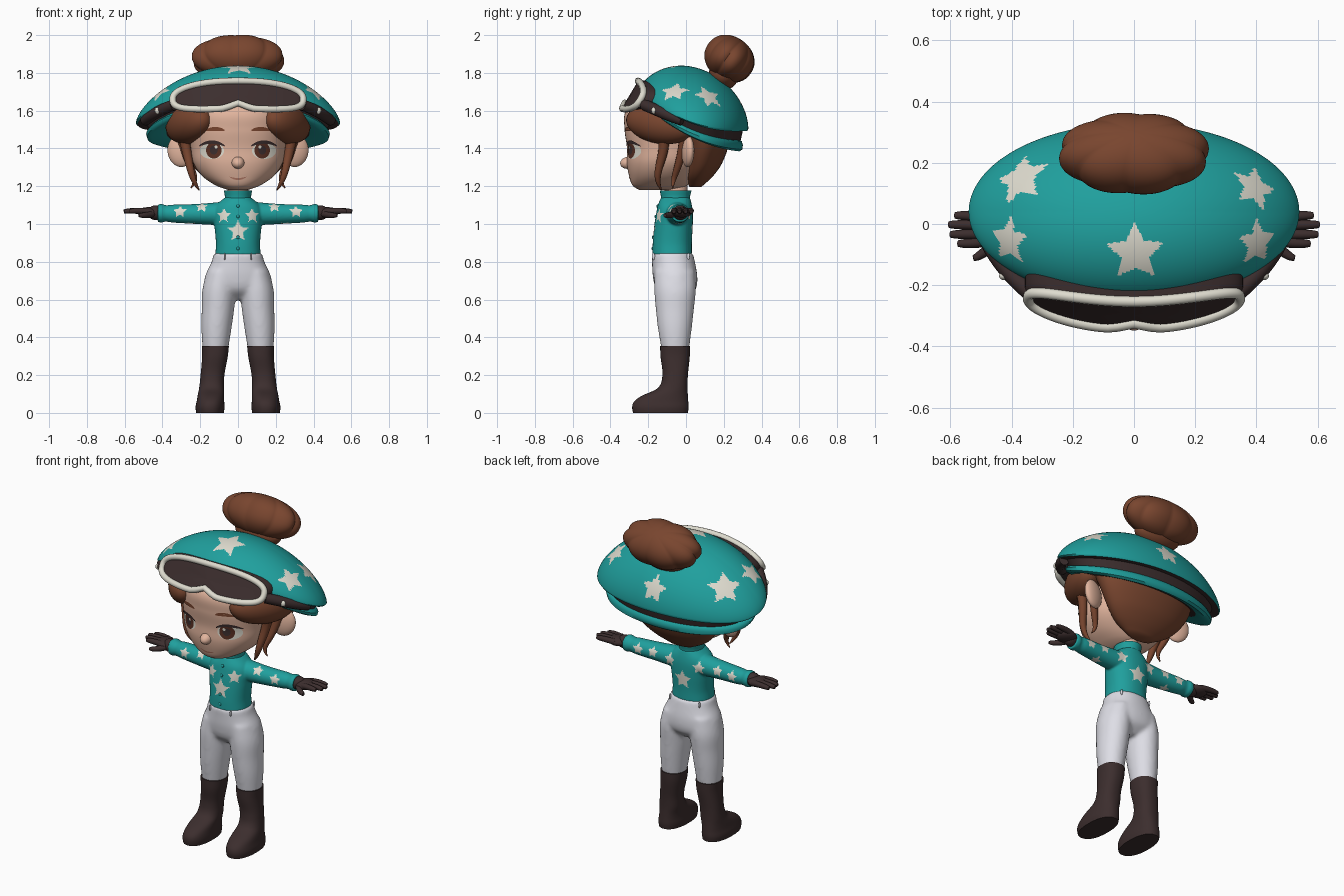
import bpy, bmesh, math
from mathutils import Vector, Matrix, Euler

if "Cube" in bpy.data.objects:
    bpy.data.objects.remove(bpy.data.objects["Cube"])

def material(name, *rgb):
    m = bpy.data.materials.new(name)
    m.use_nodes = True
    m.diffuse_color = (*rgb, 1)
    m.node_tree.nodes["Principled BSDF"].inputs["Base Color"].default_value = (*rgb, 1)
    return m

TEAL = material("teal", .014, .35, .34)
CREAM = material("cream", .73, .71, .62)
WHITE = material("pale grey", .73, .73, .79)
DARK = material("dark brown", .045, .027, .027)
HAIR = material("chestnut", .19, .06, .028)
SKIN = material("skin", .76, .46, .34)
IRIS = material("iris brown", .1, .03, .017)
LIP = material("lip", .45, .19, .13)
made = []

def finish(name, bm, mats, mirror=False):
    bmesh.ops.remove_doubles(bm, verts=bm.verts[:], dist=1e-5)
    bmesh.ops.recalc_face_normals(bm, faces=bm.faces[:])
    me = bpy.data.meshes.new(name)
    bm.to_mesh(me)
    bm.free()
    for m in mats:
        me.materials.append(m)
    ob = bpy.data.objects.new(name, me)
    bpy.context.collection.objects.link(ob)
    if mirror:
        ob.modifiers.new("Mirror", 'MIRROR').use_mirror_merge = False
    made.append(ob)
    return ob

def fuse(name, parts, mats, voxel, smooth):
    """Blend overlapping closed parts into one even, soft skin."""
    bm = bmesh.new()
    for p in parts:
        bm.from_mesh(p.evaluated_get(bpy.context.evaluated_depsgraph_get()).to_mesh())
    for p in parts:
        made.remove(p)
        bpy.data.objects.remove(p)
    ob = finish(name, bm, [])
    remesh = ob.modifiers.new("Remesh", 'REMESH')
    remesh.mode, remesh.voxel_size = 'VOXEL', voxel
    ob.modifiers.new("Smooth", 'SMOOTH').iterations = smooth
    ob.data = bpy.data.meshes.new_from_object(ob.evaluated_get(bpy.context.evaluated_depsgraph_get()))
    ob.modifiers.clear()
    ob.data.materials.clear()
    for m in mats:
        ob.data.materials.append(m)
    return ob

def skin_rings(name, rings, mats, mirror=False, caps=True, rule=None):
    """Bridge closed rings of points; rule gives each strip's material."""
    bm = bmesh.new()
    vs = [[bm.verts.new(p) for p in ring] for ring in rings]
    n = len(rings[0])
    for i in range(len(vs) - 1):
        for j in range(n):
            k = (j + 1) % n
            f = bm.faces.new((vs[i][j], vs[i][k], vs[i + 1][k], vs[i + 1][j]))
            f.material_index = rule(i) if rule else 0
    if caps:
        bm.faces.new(vs[0])
        bm.faces.new(vs[-1])
    return finish(name, bm, mats, mirror)

def at(rows, t):
    """Smooth interpolation of profile rows, keyed by their first value."""
    i = max(0, min(len(rows) - 2, sum(r[0] <= t for r in rows) - 1))
    a, b = rows[i], rows[i + 1]
    p, q = rows[max(i - 1, 0)], rows[min(i + 2, len(rows) - 1)]
    h = b[0] - a[0]
    u = (t - a[0]) / h
    out = []
    for c in range(1, len(a)):
        m0 = (b[c] - p[c]) / (b[0] - p[0]) * h
        m1 = (q[c] - a[c]) / (q[0] - a[0]) * h
        out.append((2*u**3 - 3*u*u + 1) * a[c] + (u**3 - 2*u*u + u) * m0
                   + (3*u*u - 2*u**3) * b[c] + (u**3 - u*u) * m1)
    return out

def spow(v, e):
    return math.copysign(abs(v) ** e, v)

def loft(name, rows, mats, steps=30, sides=48, power=2, mirror=False, sideways=False):
    """Rows are (height, centre, half width, y front, y back)."""
    rings = []
    for i in range(steps + 1):
        t = rows[0][0] + (rows[-1][0] - rows[0][0]) * i / steps
        c, rx, y0, y1 = at(rows, t)
        ring = []
        for j in range(sides):
            a = math.tau * j / sides
            x = c + rx * spow(math.cos(a), 2 / power)
            y = (y0 + y1) / 2 + (y1 - y0) / 2 * spow(math.sin(a), 2 / power)
            ring.append((t, y, x) if sideways else (x, y, t))
        rings.append(ring)
    return skin_rings(name, rings, mats, mirror)

def blob(name, centre, radii, mat, rot=(0, 0, 0), mirror=False):
    bm = bmesh.new()
    mx = Matrix.LocRotScale(Vector(centre), Euler([math.radians(r) for r in rot]), Vector(radii))
    bmesh.ops.create_uvsphere(bm, u_segments=32, v_segments=18, radius=1, matrix=mx)
    return finish(name, bm, [mat], mirror)

def tube(name, pts, radius, mat, mirror=False, cyclic=False, taper=None):
    cu = bpy.data.curves.new(name, 'CURVE')
    cu.dimensions, cu.bevel_depth, cu.bevel_resolution = '3D', radius, 3
    cu.use_fill_caps = True
    sp = cu.splines.new('POLY' if cyclic else 'NURBS')
    sp.points.add(len(pts) - 1)
    for i, p in enumerate(pts):
        sp.points[i].co = (*p, 1)
        sp.points[i].radius = taper[i] if taper else 1
    sp.use_cyclic_u = cyclic
    sp.use_endpoint_u = True
    cu.materials.append(mat)
    ob = bpy.data.objects.new(name, cu)
    bpy.context.collection.objects.link(ob)
    if mirror:
        ob.modifiers.new("Mirror", 'MIRROR').use_mirror_merge = False

def paint_star(ob, centre, size):
    """Colour the faces inside a five pointed star lying on the surface."""
    polys = ob.data.polygons
    near = min(polys, key=lambda p: (p.center - Vector(centre)).length)
    n, c = near.normal.copy(), near.center.copy()
    u = (Vector((0, 0, 1)) - n * n.z).normalized()
    v = n.cross(u)
    for p in polys:
        d = p.center - c
        if d.length < size * 1.2 and p.normal.dot(n) > .2:
            a = abs(math.atan2(d.dot(v), d.dot(u))) % (math.tau / 5)
            a = min(a, math.tau / 5 - a)
            if math.hypot(d.dot(u), d.dot(v)) < size * .294 / (.294 * math.cos(a) + .595 * math.sin(a)):
                p.material_index = 1

# Boots and breeches
loft("boot", [(0, .148, .073, -.28, .01), (.03, .148, .077, -.285, .014), (.06, .146, .073, -.275, .012),
              (.09, .144, .07, -.235, .01), (.13, .14, .066, -.15, .008), (.2, .135, .063, -.125, .01),
              (.3, .122, .068, -.135, .02), (.355, .12, .072, -.137, .022)], [DARK], power=2.3, mirror=True)
legs = loft("leg", [(.33, .12, .067, -.129, .015), (.45, .114, .08, -.149, .031), (.55, .106, .086, -.16, .042),
                    (.65, .1, .089, -.168, .052), (.75, .085, .079, -.166, .046)], [WHITE], mirror=True)
hips = loft("hips", [(.6, 0, .07, -.1, .0), (.65, 0, .17, -.155, .05), (.72, 0, .175, -.175, .06),
                     (.8, 0, .14, -.18, .047), (.848, 0, .127, -.182, .036)], [WHITE], power=2.2)
fuse("breeches", [legs, hips], [WHITE], .01, 10)
for x, y in ((.07, -.172), (.1, .012)):
    blob("belt_loop", (x, y, .828), (.005, .008, .018), WHITE, mirror=True)

# Jacket with stars
body = loft("body", [(.835, 0, .12, -.177, .031), (.9, 0, .117, -.176, .031), (1, 0, .126, -.167, .036),
                     (1.06, 0, .132, -.157, .036), (1.1, 0, .115, -.149, .031), (1.14, 0, .07, -.132, .021)],
            [TEAL], power=2.2)
sleeves = loft("sleeve", [(.06, 1.055, .064, -.118, .022), (.13, 1.054, .059, -.106, .016), (.22, 1.053, .053, -.096, .013),
                          (.35, 1.055, .047, -.081, .015), (.385, 1.056, .043, -.076, .011), (.4, 1.057, .049, -.081, .018),
                          (.425, 1.057, .047, -.08, .016)], [TEAL], mirror=True, sideways=True)
jacket = fuse("jacket", [body, sleeves], [TEAL, CREAM], .0055, 5)
for x, z, s in ((0, .965, .058), (.1, 1.055, .042), (-.1, 1.055, .042)):
    for y in (-.2, .06):
        paint_star(jacket, (x, y, z), s)
for s in (1, -1):
    for x, y, z in ((.31, -.09, 1.07), (.19, -.08, 1.09), (.22, .01, 1.07), (.32, .01, 1.06), (.25, -.04, .99)):
        paint_star(jacket, (s * x, y, z), .036)
loft("collar", [(1.1, 0, .09, -.138, .026), (1.135, 0, .07, -.132, .02), (1.178, 0, .075, -.139, .029)], [TEAL], steps=10)
for z, y in ((.87, -.177), (.93, -.174), (1.04, -.161), (1.095, -.151)):
    blob("jacket_button", (0, y, z), (.009, .006, .009), TEAL)

# Gloves
blob("glove_wrist", (.435, -.03, 1.06), (.045, .041, .039), DARK, mirror=True)
blob("glove_palm", (.475, -.022, 1.062), (.06, .056, .027), DARK, mirror=True)
for y, tip in ((.028, .585), (-.002, .605), (-.034, .6), (-.064, .575)):
    tube("glove_finger", [(.47, y * .8 - .005, 1.065), (.52, y, 1.072), (tip - .015, y, 1.07), (tip, y, 1.066)],
         .017, DARK, True, taper=(1, 1, .95, .6))
tube("glove_thumb", [(.445, -.05, 1.055), (.48, -.09, 1.045), (.51, -.108, 1.045), (.525, -.112, 1.046)],
     .017, DARK, True, taper=(1, 1, .95, .5))

# Head
face = [(1.18, 0, .05, -.245, -.06), (1.2, 0, .11, -.28, 0), (1.25, 0, .185, -.3, .05), (1.32, 0, .235, -.313, .1),
        (1.4, 0, .25, -.312, .12), (1.5, 0, .26, -.325, .15), (1.6, 0, .245, -.318, .15), (1.68, 0, .15, -.23, .1)]
loft("neck", [(1.1, 0, .055, -.115, .005), (1.25, 0, .055, -.115, .01)], [SKIN], steps=4)
loft("head", face, [SKIN], steps=50, sides=80, power=2.25)
blob("nose", (0, -.305, 1.325), (.034, .044, .032), SKIN, (12, 0, 0))
blob("ear", (.305, .01, 1.385), (.07, .03, .084), SKIN, (0, 12, 15), True)

def decal(name, cx, cz, rx, rz, lift, mat, bow=0, mirror=True):
    """Thin plate that follows the front of the face."""
    rings = []
    for k in (.05, .35, .7, 1):
        ring = []
        for j in range(32):
            a = math.tau * j / 32
            dx, dz = k * math.cos(a), k * math.sin(a)
            x, z = cx + rx * dx, cz + rz * dz + bow * dx * dx
            _, w, y0, y1 = at(face, z)
            y = (y0 + y1) / 2 - (y1 - y0) / 2 * (1 - min(1, abs(x / w)) ** 2.25) ** (1 / 2.25)
            ring.append((x, y - lift, z))
        rings.append(ring[::-1])
    ob = skin_rings(name, rings, [mat], mirror, caps=False)
    if sum(p.normal.y for p in ob.data.polygons) > 0:
        ob.data.flip_normals()

decal("eye_white", .138, 1.388, .064, .044, .002, CREAM)
decal("eye_iris", .128, 1.39, .041, .043, .004, IRIS)
decal("eye_pupil", .128, 1.392, .021, .024, .006, DARK)
decal("eye_glint", .116, 1.408, .008, .009, .008, CREAM)
decal("upper_lash", .138, 1.434, .07, .009, .007, DARK, -.022)
decal("eyebrow", .12, 1.503, .05, .011, .004, HAIR, -.008)
decal("mouth", 0, 1.238, .045, .005, .003, LIP, .012, False)

# Hair
loft("back_hair", [(1.195, 0, .08, .02, .08), (1.25, 0, .18, -.01, .14), (1.32, 0, .25, -.02, .19),
                   (1.43, 0, .31, -.04, .228), (1.55, 0, .33, -.1, .23), (1.62, 0, .3, -.1, .2)], [HAIR])
blob("swept_fringe", (.258, -.135, 1.53), (.098, .2, .105), HAIR, (-8, 0, -27), True)
tube("front_lock", [(.29, -.12, 1.48), (.275, -.11, 1.4), (.255, -.15, 1.3), (.235, -.155, 1.22), (.205, -.13, 1.18)],
     .03, HAIR, True, taper=(1, .9, .7, .5, .1))
tube("side_lock", [(.3, -.01, 1.46), (.275, -.02, 1.38), (.25, -.05, 1.28), (.215, -.07, 1.23), (.25, -.07, 1.19)],
     .027, HAIR, True, taper=(1, .9, .7, .5, .1))

# Lobed hair bun, leaning back, on a short stem
lean = Matrix.Translation((0, .23, 1.875)) @ Matrix.Rotation(math.radians(-36), 4, 'X')
bun = []
for i in range(25):
    b = math.pi * (i + .02) / 24.04
    ring = []
    for j in range(112):
        a = math.tau * j / 112
        k = .92 + .08 * abs(math.sin(4 * a + .4)) ** .8
        ring.append(lean @ Vector((.25 * k * math.sin(b) * math.cos(a), .14 * k * math.sin(b) * math.sin(a),
                                   .118 * spow(math.cos(b), .9))))
    bun.append(ring)
skin_rings("hair_bun", bun, [HAIR])
blob("bun_stem", (0, .2, 1.79), (.15, .08, .08), HAIR, (-36, 0, 0))

# Helmet: dome, dark underside band and rolled lower rim
def shell(r, a, dz):
    x, dy = .54 * r * math.cos(a), .29 * r * math.sin(a)
    return (x, .04 + dy, 1.6 - .33 * dy - .22 * x * x + dz)

N, A = 64, 180
angles = [math.tau * j / A for j in range(A)]
rings = []
for i in range(N + 1):
    r = math.sin(math.pi / 2 * (i + .05) / (N + .05))
    rings.append([shell(r, a, (.231 + .03 * r * math.sin(a)) * max(0, 1 - r * r) ** (.65 - .13 * max(0, math.sin(a))))
                  for a in angles])
for r, dz in ((.985, -.012), (.9, -.02), (.86, -.075), (.88, -.077), (.9, -.095), (.89, -.12), (.84, -.135), (.7, -.12), (.02, -.1)):
    rings.append([shell(r, a, dz * (.75 + .25 * math.sin(a))) for a in angles])
helmet = skin_rings("helmet", rings, [TEAL, CREAM, DARK],
                    rule=lambda i: 2 if N < i < N + 3 or i > N + 7 else 0)
for x, y, z, s in ((0, -.095, 1.83, .1), (.4, .13, 1.69, .085), (.4, -.06, 1.7, .08),
                   (-.38, .16, 1.69, .1), (-.41, -.05, 1.7, .08), (0, .31, 1.63, .085)):
    paint_star(helmet, (x, y, z), s)

# Goggles
def goggle_ring(k, back=0):
    ring = []
    for j in range(96):
        a = math.tau * j / 96
        x = .345 * k * spow(math.cos(a), .7)
        z = 1.684 + .073 * k * spow(math.sin(a), .75) - .22 * x * x
        if math.sin(a) < 0:
            z += .03 * k * math.exp(-(x / .05) ** 2)
        ring.append((x, -.348 + .6 * x * x + .6 * (z - 1.6) + back, z))
    return ring

skin_rings("goggle_lens", [goggle_ring(k) for k in (.01, .3, .6, .9, 1)] + [goggle_ring(1.03, .03), goggle_ring(1.03, .09)], [DARK])
tube("goggle_frame", goggle_ring(1), .018, CREAM, cyclic=True)
tube("goggle_strap", [(.34, -.22, 1.63), (.4, -.17, 1.61), (.46, -.1, 1.575), (.49, -.02, 1.55)], .03, DARK, True)
blob("strap_buckle", (.425, -.17, 1.6), (.016, .013, .018), CREAM, mirror=True)

# Smooth shading that keeps hard edges
for ob in bpy.context.selected_objects:
    ob.select_set(False)
for ob in made:
    ob.select_set(True)
bpy.context.view_layer.objects.active = made[0]
bpy.ops.object.shade_smooth_by_angle(angle=math.radians(50))
